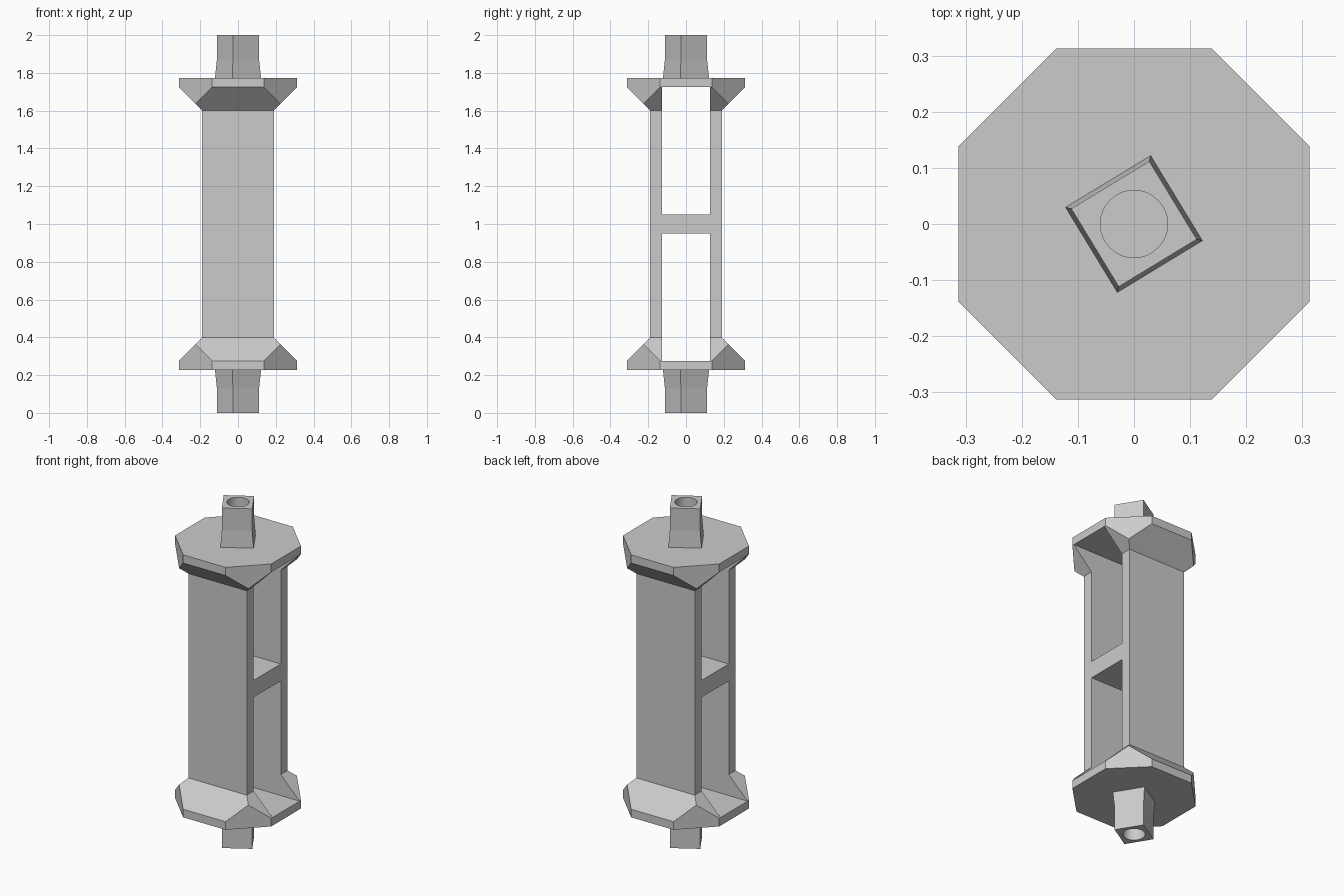
import bpy, bmesh, math
from mathutils import Vector

if "Cube" in bpy.data.objects:
    bpy.data.objects.remove(bpy.data.objects["Cube"], do_unlink=True)

GREY = (0.6, 0.6, 0.6, 1)
mat = bpy.data.materials.new("plain grey")
mat.use_nodes = True
mat.diffuse_color = GREY
mat.node_tree.nodes["Principled BSDF"].inputs["Base Color"].default_value = GREY


def make_object(name, bm):
    bmesh.ops.recalc_face_normals(bm, faces=bm.faces[:])
    mesh = bpy.data.meshes.new(name)
    bm.to_mesh(mesh)
    bm.free()
    mesh.materials.append(mat)
    obj = bpy.data.objects.new(name, mesh)
    bpy.context.collection.objects.link(obj)
    return obj


def loft(profile, sides, turn):
    """Closed solid through rings of (z, corner radius)."""
    bm = bmesh.new()
    rings = []
    for z, r in profile:
        angles = [turn + math.tau * i / sides for i in range(sides)]
        rings.append([bm.verts.new((r * math.cos(a), r * math.sin(a), z)) for a in angles])
    for low, high in zip(rings, rings[1:]):
        for i in range(sides):
            j = (i + 1) % sides
            bm.faces.new((low[i], low[j], high[j], high[i]))
    bm.faces.new(rings[0][::-1])
    bm.faces.new(rings[-1])
    return bm


def cut(target, cutter):
    cutter.hide_render = True
    mod = target.modifiers.new("cut", "BOOLEAN")
    mod.operation = "DIFFERENCE"
    mod.solver = "EXACT"
    mod.object = cutter
    bpy.context.view_layer.objects.active = target
    bpy.ops.object.modifier_apply(modifier=mod.name)
    bpy.data.objects.remove(cutter, do_unlink=True)


# Square column flaring into a flange at both ends
half = [(0.228, 0.313), (0.276, 0.313), (0.399, 0.19)]
profile = half + [(2 - z, w) for z, w in reversed(half)]
bm = loft([(z, w * math.sqrt(2)) for z, w in profile], 4, math.pi / 4)

# Clip the flange corners into octagons
for sx in (-1, 1):
    for sy in (-1, 1):
        normal = Vector((sx, sy, 0))
        res = bmesh.ops.bisect_plane(
            bm, geom=bm.verts[:] + bm.edges[:] + bm.faces[:],
            plane_co=normal * 0.2255, plane_no=normal, clear_outer=True)
        rim = [e for e in res["geom_cut"] if isinstance(e, bmesh.types.BMEdge)]
        bmesh.ops.holes_fill(bm, edges=rim)
column = make_object("flanged_column", bm)

# Two openings straight through, leaving a middle shelf
for low, high in ((0.276, 0.95), (1.05, 1.724)):
    bm = bmesh.new()
    bmesh.ops.create_cube(bm, size=1)
    bmesh.ops.scale(bm, vec=(1, 0.252, high - low), verts=bm.verts[:])
    bmesh.ops.translate(bm, vec=(0, 0, (low + high) / 2), verts=bm.verts[:])
    cut(column, make_object("opening_cutter", bm))

# Turned square end pins with a flared root and a round blind hole
for name, flip in (("bottom_pin", False), ("top_pin", True)):
    place = lambda z: 2 - z if flip else z
    pin_profile = [(0, 0.115), (0.13, 0.115), (0.228, 0.1255), (0.25, 0.1255)]
    pin = make_object(name, loft([(place(z), r) for z, r in pin_profile], 4, math.radians(76.3)))
    bore = loft([(place(z), 0.06) for z in (-0.05, 0.2)], 32, 0)
    cut(pin, make_object("bore_cutter", bore))
    bpy.ops.object.select_all(action="DESELECT")
    pin.select_set(True)
    bpy.context.view_layer.objects.active = pin
    bpy.ops.object.shade_smooth_by_angle(angle=math.radians(20))
    # Keep the square outside flat; only the bore is smooth
    for poly in pin.data.polygons:
        c = poly.center
        poly.use_smooth = math.hypot(c.x, c.y) > 0.05 and math.hypot(c.x, c.y) < 0.065
